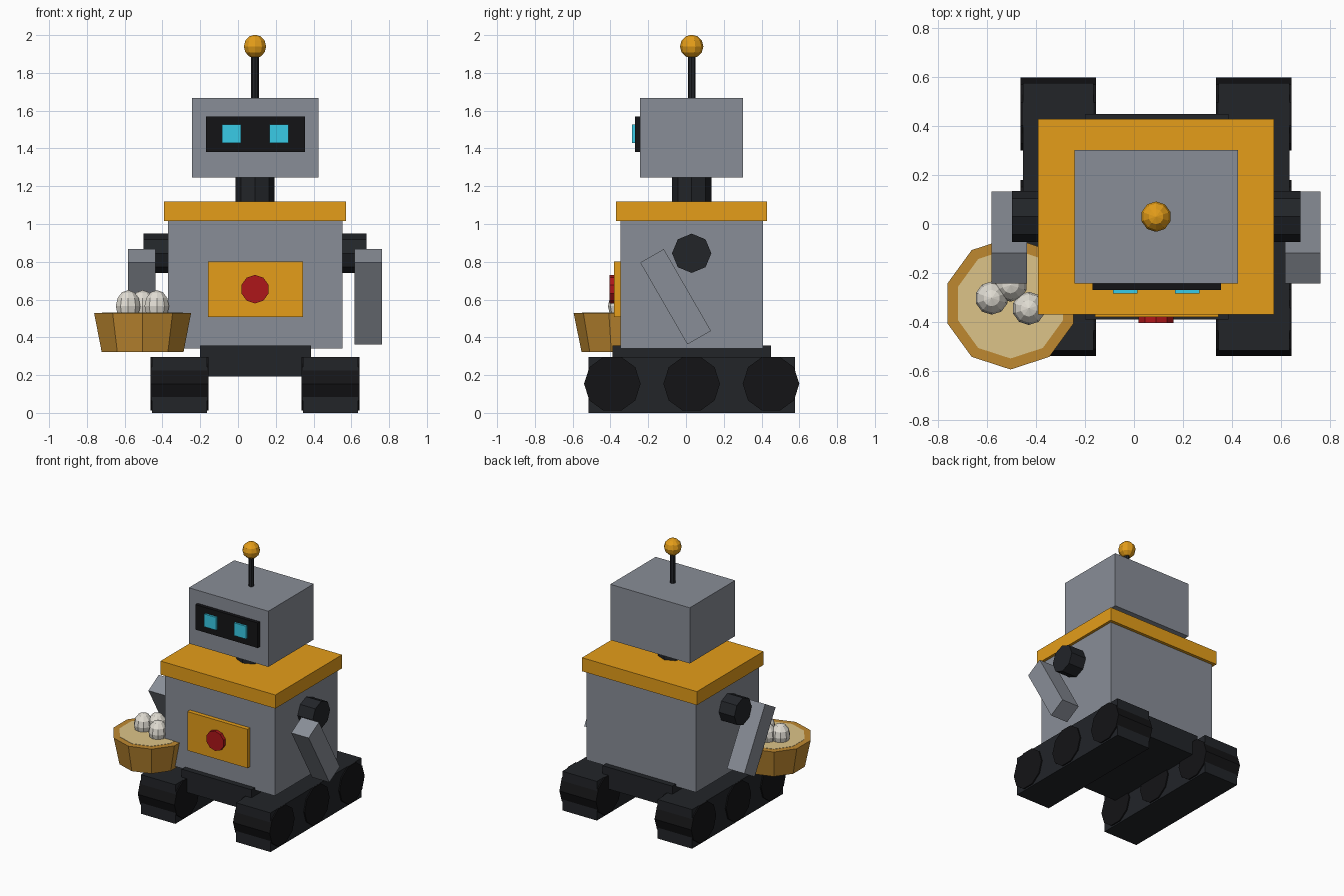
import bpy
from math import radians, pi

if "Cube" in bpy.data.objects:
    bpy.data.objects.remove(bpy.data.objects["Cube"])

CX, CY = 0.09, 0.03  # robot centre line


def material(name, r, g, b):
    m = bpy.data.materials.new(name)
    m.diffuse_color = (r, g, b, 1)
    m.use_nodes = True
    m.node_tree.nodes["Principled BSDF"].inputs["Base Color"].default_value = m.diffuse_color
    return m


STEEL = material("steel", 0.25, 0.27, 0.31)
YELLOW = material("yellow", 0.78, 0.34, 0.01)
DARK = material("dark", 0.016, 0.018, 0.022)
BLACK = material("black", 0.007, 0.007, 0.008)
CYAN = material("cyan", 0.04, 0.6, 0.8)
RED = material("red", 0.42, 0.008, 0.01)
WICKER = material("wicker", 0.52, 0.25, 0.03)
STRAW = material("straw", 0.72, 0.55, 0.25)
SHELL = material("shell", 0.75, 0.72, 0.65)


def finish(name, mat):
    ob = bpy.context.object
    ob.name = name
    ob.data.materials.append(mat)
    return ob


def box(name, mat, x, y, z, rot=0):
    """Box from (min, max) ranges, optionally tilted about x."""
    bpy.ops.mesh.primitive_cube_add(
        size=1, location=[(a + b) / 2 for a, b in (x, y, z)], rotation=(rot, 0, 0))
    bpy.context.object.scale = [b - a for a, b in (x, y, z)]
    return finish(name, mat)


def cyl(name, mat, loc, r, depth, sides, rot=(0, 0, 0), r_top=None):
    bpy.ops.mesh.primitive_cone_add(
        vertices=sides, radius1=r, radius2=r if r_top is None else r_top,
        depth=depth, location=loc, rotation=rot)
    return finish(name, mat)


def ball(name, mat, loc, r, stretch=1):
    bpy.ops.mesh.primitive_uv_sphere_add(segments=10, ring_count=6, radius=r, location=loc)
    bpy.context.object.scale.z = stretch
    return finish(name, mat)


# Head, face and antenna
box("head", STEEL, (-0.243, 0.425), (-0.243, 0.302), (1.245, 1.668))
box("visor", BLACK, (-0.17, 0.355), (-0.27, -0.24), (1.38, 1.57))
for side, x in (("left", -0.035), ("right", 0.217)):
    box(side + "_eye", CYAN, (x - 0.05, x + 0.05), (-0.285, -0.26), (1.43, 1.527))
cyl("antenna_rod", DARK, (CX, CY, 1.78), 0.02, 0.26, 8)
ball("antenna_ball", YELLOW, (CX, CY, 1.94), 0.062)
cyl("neck", DARK, (CX, CY, 1.18), 0.104, 0.16, 8)

# Torso
box("shoulder_plate", YELLOW, (-0.392, 0.573), (-0.37, 0.43), (1.017, 1.12))
box("torso", STEEL, (-0.37, 0.553), (-0.348, 0.407), (0.34, 1.02))
box("chest_panel", YELLOW, (-0.16, 0.345), (-0.38, -0.34), (0.507, 0.802))
cyl("chest_button", RED, (CX, -0.387, 0.655), 0.075, 0.036, 10, (pi / 2, 0, 0))
box("chassis", DARK, (-0.2, 0.386), (-0.39, 0.45), (0.193, 0.358))

# Arms, tracks and wheels on both sides
for side, s in (("left", -1), ("right", 1)):
    cyl(side + "_shoulder", DARK, (CX + s * 0.515, CY, 0.845), 0.104, 0.15, 8, (0, pi / 2, 0))
    ax = CX + s * 0.6
    box(side + "_arm", STEEL, (ax - 0.073, ax + 0.073), (-0.127, 0.017),
        (0.365, 0.865), radians(30))
    tx = CX + s * 0.4
    box(side + "_track", DARK, (tx - 0.145, tx + 0.145), (-0.517, 0.577), (0, 0.297))
    for i, y in enumerate((-0.39, 0.03, 0.45)):
        cyl(f"{side}_wheel_{i + 1}", BLACK, (tx, y, 0.154), 0.15, 0.308, 10, (0, pi / 2, 0))

# Basket of eggs
cyl("basket", WICKER, (-0.505, -0.325, 0.426), 0.228, 0.206, 10, r_top=0.27)
cyl("basket_lining", STRAW, (-0.505, -0.325, 0.521), 0.225, 0.02, 10)
for i, (x, y) in enumerate(((-0.582, -0.303), (-0.43, -0.345), (-0.505, -0.25))):
    ball(f"egg_{i + 1}", SHELL, (x, y, 0.565), 0.068, 1.25)
